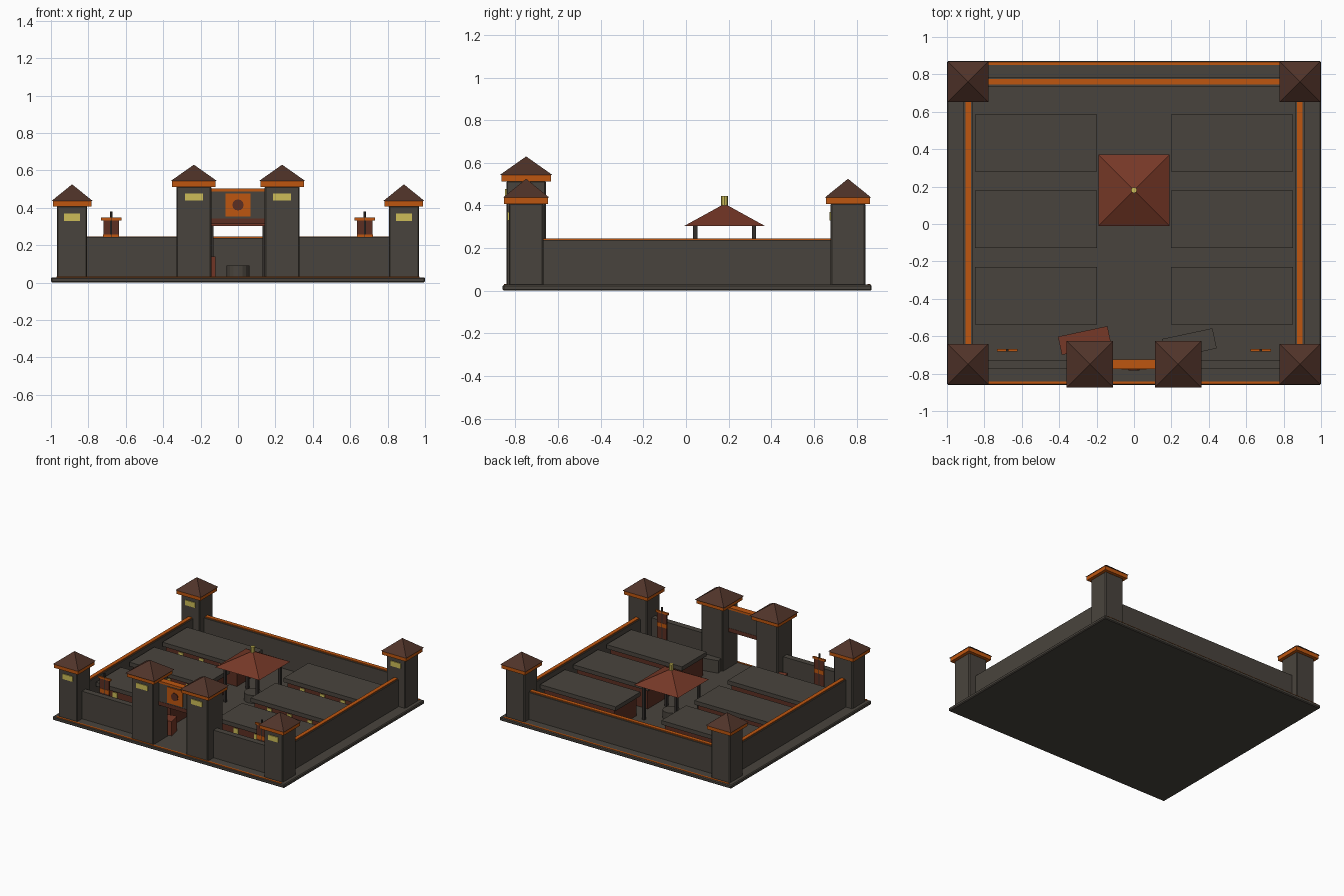
import bpy, math

if "Cube" in bpy.data.objects:
    bpy.data.objects.remove(bpy.data.objects["Cube"])


def mat(name, r, g, b):
    m = bpy.data.materials.new(name)
    lin = [((c / 255 + 0.055) / 1.055) ** 2.4 for c in (r, g, b)]
    m.diffuse_color = (*lin, 1)
    m.use_nodes = True
    m.node_tree.nodes["Principled BSDF"].inputs["Base Color"].default_value = m.diffuse_color
    return m


STONE = mat("grey_stone", 73, 68, 61)
ORANGE = mat("orange_trim", 190, 86, 16)
BROWN = mat("brown_roof", 80, 51, 41)
RED = mat("red_brown_tile", 118, 56, 39)
TIMBER = mat("dark_red_timber", 92, 47, 34)
DARK = mat("dark_iron", 50, 46, 43)
YELLOW = mat("yellow_light", 206, 190, 88)


def finish(name, m):
    o = bpy.context.object
    o.name = name
    o.data.materials.append(m)
    return o


def box(name, m, x, y, z, rot=0, bevel=0):
    """Box from (min, max) ranges."""
    c = [(a + b) / 2 for a, b in (x, y, z)]
    bpy.ops.mesh.primitive_cube_add(size=1, location=c, rotation=(0, 0, rot))
    o = finish(name, m)
    o.scale = [abs(b - a) for a, b in (x, y, z)]
    bpy.ops.object.transform_apply(location=False, rotation=False, scale=True)
    if bevel:
        b = o.modifiers.new("bevel", 'BEVEL')
        b.width, b.segments = bevel, 1
    return o


def cbox(name, m, cx, cy, hx, hy, z0, z1, rot=0, bevel=0):
    """Box from centre and half sizes."""
    return box(name, m, (cx - hx, cx + hx), (cy - hy, cy + hy), (z0, z1), rot, bevel)


def pyramid(name, m, cx, cy, half, z0, z1):
    bpy.ops.mesh.primitive_cone_add(vertices=4, radius1=half * math.sqrt(2), depth=z1 - z0,
                                    location=(cx, cy, (z0 + z1) / 2),
                                    rotation=(0, 0, math.pi / 4))
    return finish(name, m)


def cyl(name, m, loc, r, depth, n=12, rot=(0, 0, 0)):
    bpy.ops.mesh.primitive_cylinder_add(vertices=n, radius=r, depth=depth,
                                        location=loc, rotation=rot)
    return finish(name, m)


FRONT, BACK, SIDE, GATE = -0.75, 0.76, 0.887, 0.236


def tower(name, cx, cy, half, top, band, roof, apex, win, wz):
    cbox(name + "_shaft", STONE, cx, cy, half, half, 0.02, top, bevel=0.006)
    cbox(name + "_band", ORANGE, cx, cy, band, band, top - 0.003, top + 0.027)
    pyramid(name + "_roof", BROWN, cx, cy, roof, top + 0.027, apex)
    # lit window on the front face
    cbox(name + "_window", YELLOW, cx, cy - half - 0.002, win, 0.004, *wz)


# base slab with thin orange lines along front and back
box("base", STONE, (-1, 1), (-0.86, 0.871), (0, 0.028), bevel=0.006)
for y in (-0.848, 0.858):
    cbox("base_line", ORANGE, 0, y, 0.97, 0.007, 0.025, 0.031)

# towers
for s in (-1, 1):
    for y, n in ((FRONT, "front"), (BACK, "back")):
        tower(n + "_tower", s * SIDE, y, 0.081, 0.41, 0.103, 0.109, 0.525,
              0.043, (0.33, 0.37))
    tower("gate_tower", s * GATE, FRONT, 0.093, 0.515, 0.116, 0.125, 0.63,
          0.048, (0.438, 0.477))

# walls
for s in (-1, 1):
    cbox("side_wall", STONE, s * SIDE, 0.005, 0.024, 0.72, 0.02, 0.238)
    cbox("side_wall_trim", ORANGE, s * SIDE, 0.005, 0.015, 0.7, 0.23, 0.246)
    cbox("front_wall", STONE, s * 0.565, FRONT, 0.26, 0.023, 0.02, 0.243)
cbox("back_wall", STONE, 0, BACK, 0.84, 0.026, 0.02, 0.238)
cbox("back_wall_trim", ORANGE, 0, BACK, 0.82, 0.015, 0.23, 0.246)

# gate lintel with emblem plate
cbox("gate_lintel", STONE, 0, FRONT, 0.16, 0.022, 0.342, 0.488)
cbox("gate_top_trim", ORANGE, 0, FRONT, 0.16, 0.025, 0.486, 0.502)
cbox("gate_beam", TIMBER, 0, FRONT, 0.16, 0.024, 0.312, 0.342)
cbox("gate_plate", ORANGE, 0, FRONT - 0.025, 0.066, 0.004, 0.353, 0.477)
cyl("gate_disc", TIMBER, (0, FRONT - 0.03, 0.415), 0.03, 0.008, 12, (math.pi / 2, 0, 0))

# six long houses with flat slab roofs
for s in (-1, 1):
    for y in (0.433, 0.026, -0.384):
        cx = s * 0.523
        cbox("house_wall", TIMBER, cx, y, 0.305, 0.135, 0.02, 0.182)
        cbox("house_roof", STONE, cx, y, 0.326, 0.153, 0.18, 0.212)
        for d in (-0.175, 0, 0.175):
            cbox("house_window", YELLOW, cx + d, y - 0.136, 0.02, 0.004, 0.11, 0.165)

# courtyard pavilion and well
PY = 0.181
for sx in (-1, 1):
    for sy in (-1, 1):
        cbox("pavilion_post", DARK, sx * 0.14, PY + sy * 0.138, 0.01, 0.01, 0.02, 0.31)
pyramid("pavilion_roof", RED, 0, PY, 0.191, 0.303, 0.408)
cyl("pavilion_finial", YELLOW, (0, PY, 0.42), 0.016, 0.05, 8)
cyl("well", STONE, (0, PY, 0.055), 0.062, 0.07, 16)

# crates behind the gate, slightly turned
cbox("red_crate", RED, -0.264, -0.623, 0.135, 0.05, 0.02, 0.14, rot=math.radians(12))
cbox("grey_crate", STONE, 0.296, -0.64, 0.138, 0.055, 0.02, 0.125, rot=math.radians(12))

# banners behind the front walls
for s in (-1, 1):
    cx, cy = s * 0.678, -0.675
    cyl("banner_pole", DARK, (cx, cy, 0.2), 0.007, 0.36, 6)
    cbox("banner_cloth", TIMBER, cx, cy, 0.042, 0.004, 0.13, 0.335)
    cbox("banner_stripe", ORANGE, cx, cy, 0.0425, 0.006, 0.225, 0.256)
    cbox("banner_bar", ORANGE, cx, cy, 0.055, 0.006, 0.332, 0.347)
